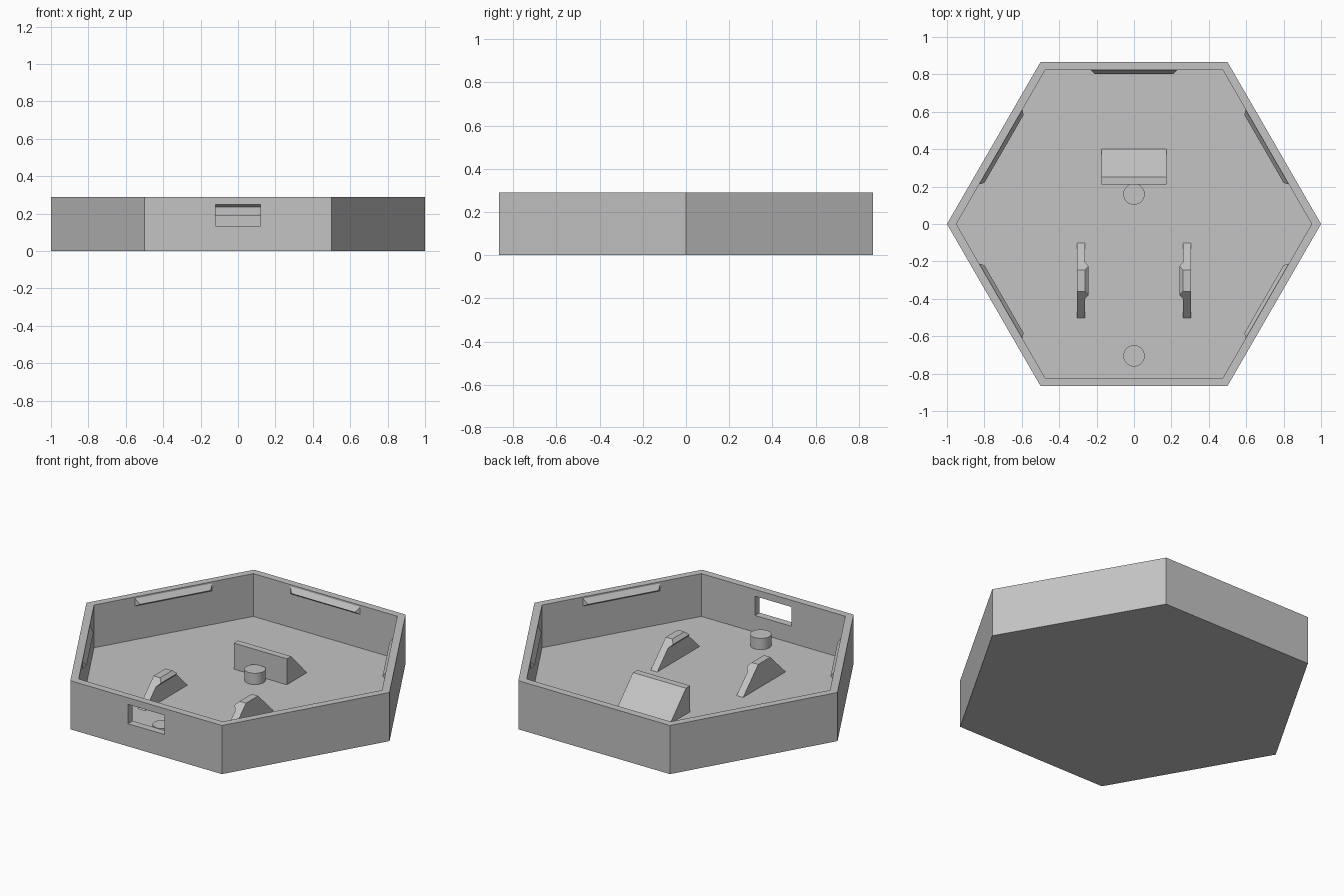
import bpy, bmesh, math
from mathutils import Matrix

if "Cube" in bpy.data.objects:
    bpy.data.objects.remove(bpy.data.objects["Cube"])

HEIGHT, FLOOR = 0.29, 0.035
OUTER, INNER = 1.0, 0.95
APOTHEM = INNER * math.cos(math.pi / 6)

grey = bpy.data.materials.new("plain_grey")
grey.use_nodes = True
grey.diffuse_color = (0.55, 0.55, 0.55, 1)
grey.node_tree.nodes["Principled BSDF"].inputs["Base Color"].default_value = grey.diffuse_color


def loft(name, first, second, turn=0.0):
    """Closed solid between two matching outlines, turned about z."""
    bm = bmesh.new()
    a = [bm.verts.new(p) for p in first]
    b = [bm.verts.new(p) for p in second]
    bm.faces.new(a)
    bm.faces.new(b)
    for i in range(len(a)):
        j = (i + 1) % len(a)
        bm.faces.new((a[i], a[j], b[j], b[i]))
    bmesh.ops.recalc_face_normals(bm, faces=bm.faces)
    bmesh.ops.transform(bm, matrix=Matrix.Rotation(turn, 4, "Z"), verts=bm.verts)
    mesh = bpy.data.meshes.new(name)
    bm.to_mesh(mesh)
    bm.free()
    mesh.materials.append(grey)
    obj = bpy.data.objects.new(name, mesh)
    bpy.context.collection.objects.link(obj)
    return obj


def ring(radius, z, sides, x=0.0, y=0.0):
    steps = [2 * math.pi * i / sides for i in range(sides)]
    return [(x + radius * math.cos(t), y + radius * math.sin(t), z) for t in steps]


def prism_x(name, profile, x0, x1):
    """Outline in y and z, extruded along x."""
    return loft(name, [(x0, y, z) for y, z in profile], [(x1, y, z) for y, z in profile])


def cut(target, cutter):
    cutter.hide_render = True
    mod = target.modifiers.new("cut", "BOOLEAN")
    mod.operation = "DIFFERENCE"
    mod.solver = "EXACT"
    mod.object = cutter
    bpy.context.view_layer.objects.active = target
    bpy.ops.object.modifier_apply(modifier=mod.name)
    bpy.data.objects.remove(cutter)


# Hexagonal tray, hollowed, with a slot through the front wall
tray = loft("tray", ring(OUTER, 0, 6), ring(OUTER, HEIGHT, 6))
cut(tray, loft("hollow_cutter", ring(INNER, FLOOR, 6), ring(INNER, HEIGHT + 0.1, 6)))
slot = [(-0.95, 0.135), (-0.75, 0.135), (-0.75, 0.25), (-0.95, 0.25)]
cut(tray, prism_x("slot_cutter", slot, -0.12, 0.12))

# Snap lips near the rim of every wall except the front
lip = [(0.23, APOTHEM, 0.28), (0.21, APOTHEM - 0.02, 0.25), (0.23, APOTHEM, 0.235)]
for i in range(-2, 3):
    loft(f"snap_lip_{i + 3}", [(-h, y, z) for h, y, z in lip], lip, i * math.pi / 3)

# Stop block with a sloping back
top = FLOOR + 0.155
prism_x("stop_block", [(0.21, FLOOR), (0.40, FLOOR), (0.25, top), (0.21, top)], -0.175, 0.175)

# Pair of clips, each with a hook along its inner face
mid, base, flat, rise = -0.3025, 0.20, 0.0575, 0.1425
peak = FLOOR + rise
outline = [(mid - base, FLOOR), (mid + base, FLOOR), (mid + flat, peak), (mid - flat, peak)]
for side, label in ((1, "left"), (-1, "right")):
    prism_x(f"{label}_clip", outline, side * 0.262, side * 0.305)
    hook = [(flat + d, side * x, peak - d) for d, x in ((0, 0.262), (0.02, 0.243), (0.04, 0.262))]
    loft(f"{label}_clip_hook", [(x, mid - h, z) for h, x, z in hook],
         [(x, mid + h, z) for h, x, z in hook])

# Round pegs on the centre line
for name, y in (("front_peg", -0.705), ("rear_peg", 0.16)):
    peg = loft(name, ring(0.057, FLOOR, 48, 0, y), ring(0.057, 0.102, 48, 0, y))
    bpy.ops.object.select_all(action="DESELECT")
    peg.select_set(True)
    bpy.context.view_layer.objects.active = peg
    bpy.ops.object.shade_smooth_by_angle()
